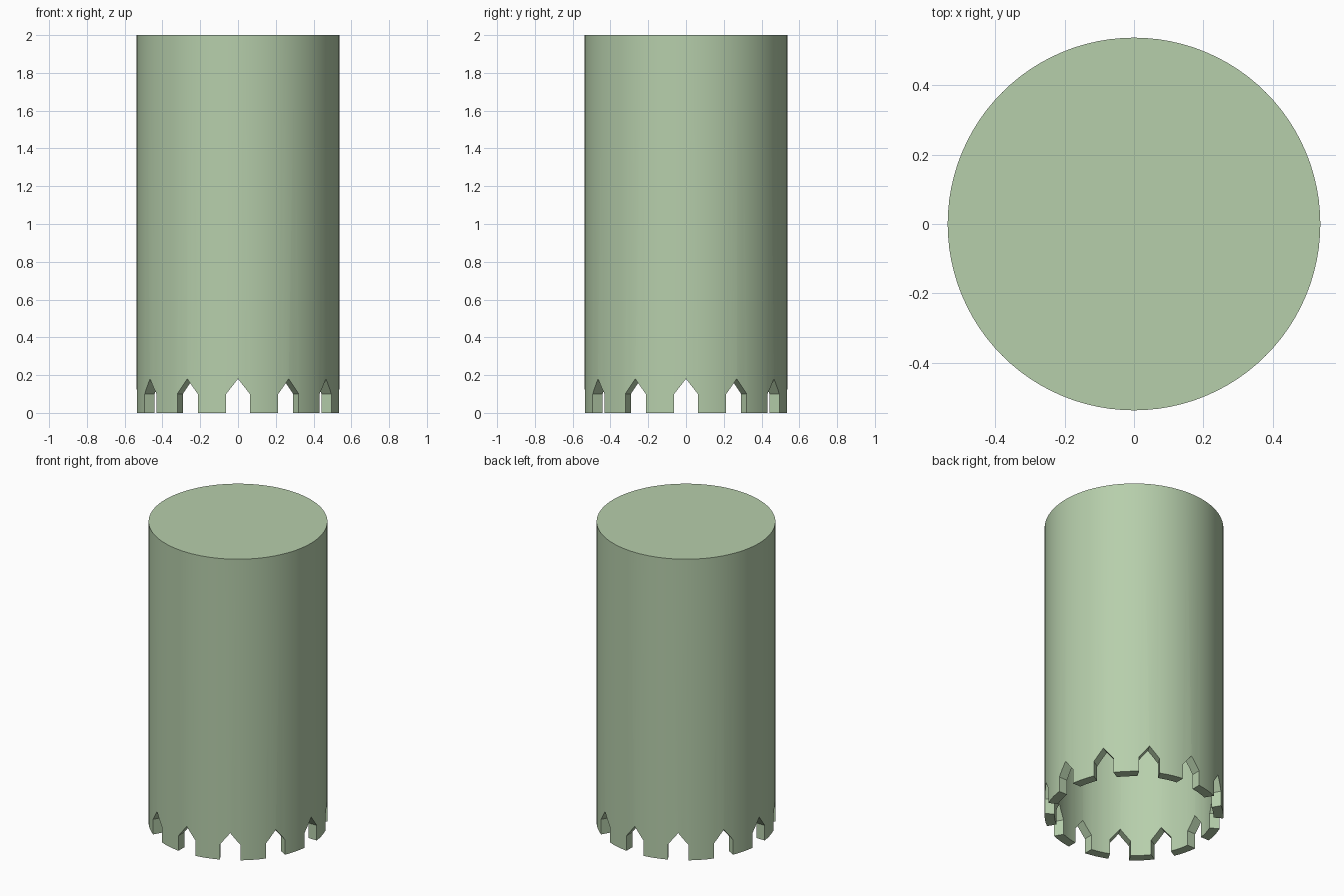
import bpy, bmesh, math
from mathutils import Matrix

if "Cube" in bpy.data.objects:
    bpy.data.objects.remove(bpy.data.objects["Cube"])

R, WALL, HEIGHT, SEGMENTS = 0.538, 0.06, 2.0, 96
NOTCHES, HALF_W, SHOULDER, APEX = 12, 0.063, 0.10, 0.18

green = bpy.data.materials.new("pale sage green")
green.diffuse_color = (0.47, 0.62, 0.41, 1)
green.use_nodes = True
green.node_tree.nodes["Principled BSDF"].inputs["Base Color"].default_value = green.diffuse_color


def new_object(name, bm):
    bmesh.ops.recalc_face_normals(bm, faces=bm.faces)
    mesh = bpy.data.meshes.new(name)
    bm.to_mesh(mesh)
    bm.free()
    obj = bpy.data.objects.new(name, mesh)
    bpy.context.collection.objects.link(obj)
    mesh.materials.append(green)
    return obj


# Hollow cylinder: closed top, open bottom
bm = bmesh.new()
rings = []
for r, z in ((R, HEIGHT), (R, 0), (R - WALL, 0), (R - WALL, HEIGHT - WALL)):
    rings.append([bm.verts.new((r * math.cos(a), r * math.sin(a), z))
                  for a in (math.tau * i / SEGMENTS for i in range(SEGMENTS))])
for upper, lower in zip(rings, rings[1:]):
    for i in range(SEGMENTS):
        j = (i + 1) % SEGMENTS
        bm.faces.new((upper[i], upper[j], lower[j], lower[i]))
bm.faces.new(rings[0])
bm.faces.new(rings[-1])
shell = new_object("notched_cylinder", bm)

# Pointed notches around the bottom rim, each a separate prism crossing the wall
profile = ((-HALF_W, -0.1), (HALF_W, -0.1), (HALF_W, SHOULDER),
           (0, APEX), (-HALF_W, SHOULDER))
bm = bmesh.new()
for n in range(NOTCHES):
    turn = Matrix.Rotation(math.tau * n / NOTCHES, 4, 'Z')
    ends = [[bm.verts.new((x, y, z)) for x, z in profile] for y in (-0.65, -0.40)]
    bm.faces.new(ends[0])
    bm.faces.new(ends[1][::-1])
    for i in range(5):
        j = (i + 1) % 5
        bm.faces.new((ends[0][i], ends[1][i], ends[1][j], ends[0][j]))
    bmesh.ops.transform(bm, matrix=turn, verts=ends[0] + ends[1])
cutter = new_object("notch_cutter", bm)
cutter.hide_render = True

bpy.context.view_layer.objects.active = shell
shell.select_set(True)
cut = shell.modifiers.new("notches", 'BOOLEAN')
cut.operation = 'DIFFERENCE'
cut.solver = 'EXACT'
cut.object = cutter
bpy.ops.object.modifier_apply(modifier=cut.name)
bpy.data.objects.remove(cutter)

# Smooth walls with crisp rims and notch edges
bpy.ops.object.shade_smooth_by_angle(angle=math.radians(30))
